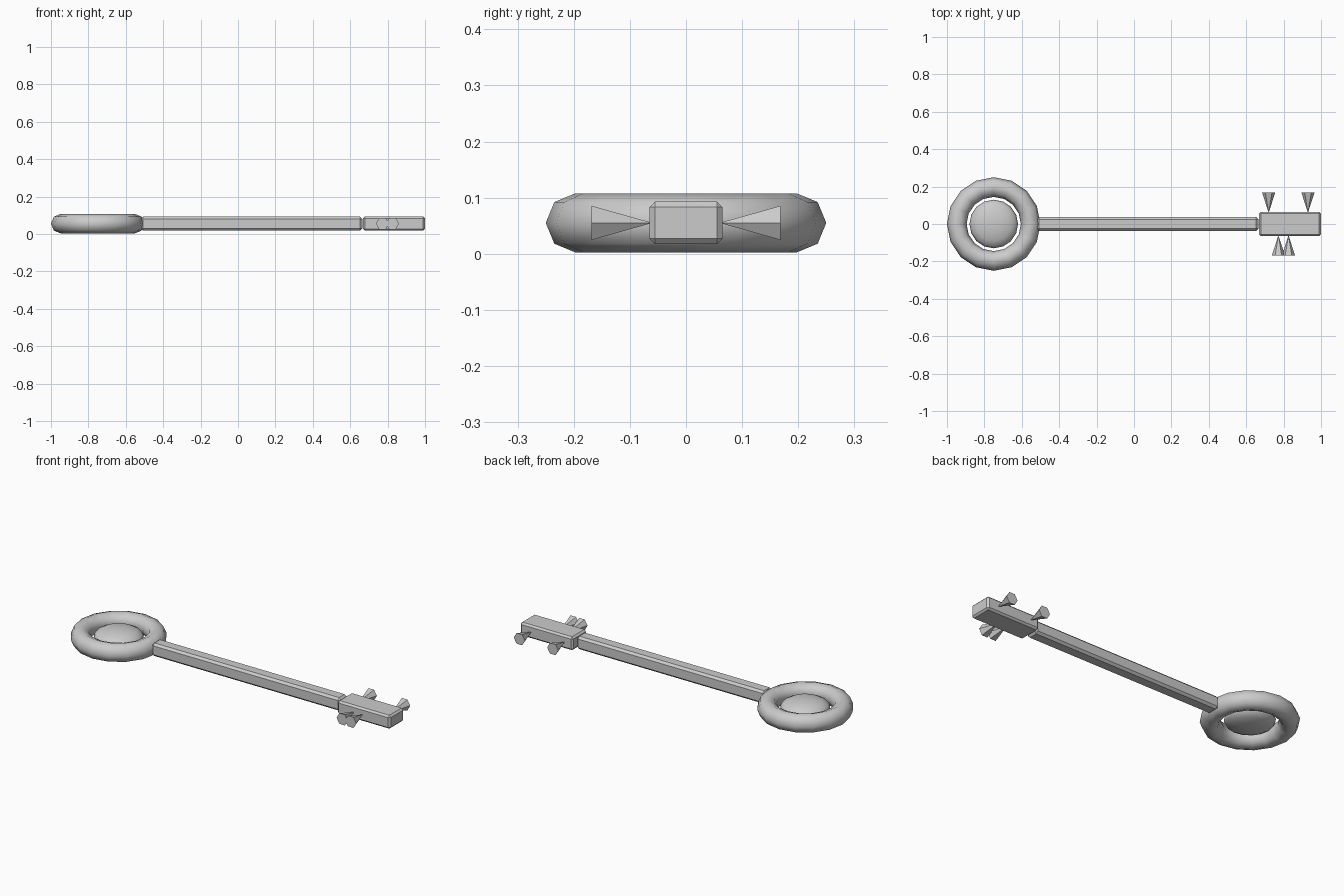
import bpy, math
from mathutils import Vector

if "Cube" in bpy.data.objects:
    bpy.data.objects.remove(bpy.data.objects["Cube"])

MID = 0.055  # height of the centre line

grey = bpy.data.materials.new("light_grey")
grey.use_nodes = True
grey.diffuse_color = (0.6, 0.6, 0.6, 1)
grey.node_tree.nodes["Principled BSDF"].inputs["Base Color"].default_value = (0.6, 0.6, 0.6, 1)


def finish(name, smooth_angle=None):
    ob = bpy.context.object
    ob.name = name
    ob.data.materials.append(grey)
    if smooth_angle:
        bpy.ops.object.shade_smooth_by_angle(angle=math.radians(smooth_angle))
    return ob


def bevelled_bar(name, x0, x1, width, height, bevel):
    bpy.ops.mesh.primitive_cube_add(size=1, location=((x0 + x1) / 2, 0, MID))
    ob = bpy.context.object
    ob.scale = (x1 - x0, width, height)
    bpy.ops.object.transform_apply(location=False, rotation=False, scale=True)
    mod = ob.modifiers.new("rounded_edges", "BEVEL")
    mod.width = bevel
    mod.segments = 1
    return finish(name)


def spike(name, x, side):
    # six-sided cone pointing out of the head along +y or -y
    base, tip = 0.06, 0.168
    bpy.ops.mesh.primitive_cone_add(
        vertices=6, radius1=0.035, depth=tip - base,
        location=(x, side * (base + tip) / 2, MID),
        rotation=(-side * math.pi / 2, 0, math.pi))
    ob = finish(name)
    # turn the base so two corners lie along x
    for v in ob.data.vertices:
        v.co = Vector((-v.co.y, v.co.x, v.co.z))


# Ring at the end of the shaft
bpy.ops.mesh.primitive_torus_add(
    major_segments=16, minor_segments=8, major_radius=0.1975,
    minor_radius=0.0525, location=(-0.75, 0, MID))
finish("ring", 60)

# Flattened gem inside the ring
bpy.ops.mesh.primitive_uv_sphere_add(
    segments=16, ring_count=8, radius=0.13, location=(-0.75, 0, MID))
bpy.context.object.scale.z = 0.36
bpy.ops.object.transform_apply(location=False, rotation=False, scale=True)
finish("ring_centre", 60)

# Shaft and head
bevelled_bar("shaft", -0.52, 0.665, 0.074, 0.074, 0.012)
bevelled_bar("head", 0.668, 1.0, 0.13, 0.076, 0.01)

# Spikes on the two sides of the head
for i, x in enumerate((0.72, 0.93)):
    spike(f"back_spike_{i + 1}", x, 1)
for i, x in enumerate((0.772, 0.826)):
    spike(f"front_spike_{i + 1}", x, -1)
